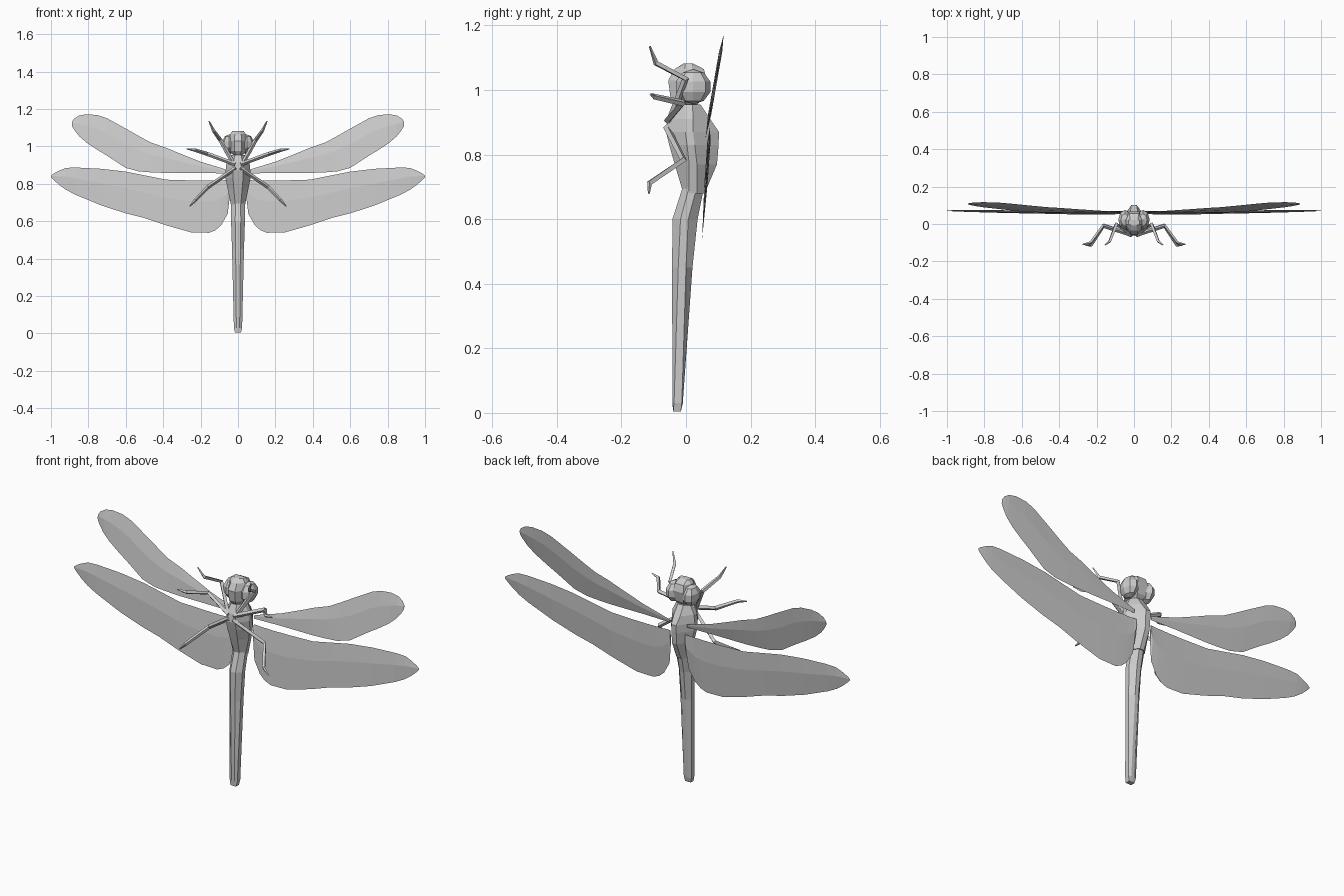
import bpy, bmesh
from mathutils import Vector, Matrix


def finish(bm, name):
    bmesh.ops.recalc_face_normals(bm, faces=bm.faces)
    me = bpy.data.meshes.new(name)
    bm.to_mesh(me)
    bm.free()
    ob = bpy.data.objects.new(name, me)
    bpy.context.collection.objects.link(ob)
    return ob


def loft(bm, rings):
    rows = [[bm.verts.new(p) for p in r] for r in rings]
    n = len(rows[0])
    for a, b in zip(rows, rows[1:]):
        for i in range(n):
            j = (i + 1) % n
            bm.faces.new((a[i], a[j], b[j], b[i]))
    bm.faces.new(rows[0])
    bm.faces.new(rows[-1])


def body(name, stations):
    # station: z, half width, front y, widest y, back y, back ridge half width
    bm = bmesh.new()
    loft(bm, [[(-w * .4, f, z), (w * .4, f, z), (w, m - .012, z), (w, m + .012, z),
               (r, b, z), (-r, b, z), (-w, m + .012, z), (-w, m - .012, z)]
              for z, w, f, m, b, r in stations])
    return finish(bm, name)


# Abdomen and thorax
body("abdomen", [(.004, .016, -.040, -.028, -.016, .006), (.03, .022, -.042, -.025, -.010, .008),
                 (.45, .032, -.043, -.012, .020, .010), (.60, .037, -.042, -.005, .036, .012),
                 (.70, .036, -.010, .022, .056, .012)])
body("thorax", [(.68, .036, -.008, .022, .058, .012), (.77, .055, -.035, .022, .096, .013),
                (.83, .067, -.052, .015, .101, .014), (.87, .066, -.062, .010, .102, .014),
                (.91, .062, -.056, .010, .075, .018), (.955, .040, -.035, .008, .045, .016)])


def ball(name, centre, radii, seg, rings):
    bm = bmesh.new()
    bmesh.ops.create_uvsphere(bm, u_segments=seg, v_segments=rings, radius=1)
    bmesh.ops.transform(bm, verts=bm.verts,
                        matrix=Matrix.Translation(centre) @ Matrix.Diagonal((*radii, 1)))
    return finish(bm, name)


# Head: face block, neck and eyes
body("head", [(.950, .022, -.030, .005, .030, .012), (.975, .045, -.048, .005, .055, .025),
              (1.03, .050, -.055, .005, .066, .030), (1.065, .042, -.035, .008, .055, .025),
              (1.082, .030, -.008, .010, .022, .020)])
for s, side in ((1, "right"), (-1, "left")):
    ball(side + "_eye", (s * .048, .022, 1.010), (.038, .056, .054), 8, 5)


def wing(name, s, stations, y_at):
    # Thin lens: upper edge, ridge, lower edge, underside ridge
    bm = bmesh.new()
    rings = []
    for x, zu, zl in stations:
        zm = zl + (zu - zl) * .6
        t = min(.005, .05 * (zu - zl))
        rings.append([(s * x, y_at(zu), zu), (s * x, y_at(zm) + t, zm),
                      (s * x, y_at(zl), zl), (s * x, y_at(zm) - t, zm)])
    loft(bm, rings)
    finish(bm, name)


FORE = [(.05, .872, .855), (.2, .918, .858), (.33, .970, .858), (.385, .993, .858),
        (.465, 1.02, .861), (.53, 1.055, .866), (.6, 1.095, .885), (.7, 1.15, .95),
        (.75, 1.167, .98), (.81, 1.172, 1.02), (.85, 1.165, 1.055), (.877, 1.148, 1.09),
        (.888, 1.13, 1.11)]
HIND = [(.043, .82, .74), (.055, .82, .64), (.09, .818, .578), (.12, .818, .552),
        (.155, .817, .538), (.25, .818, .54), (.385, .822, .578), (.5, .845, .617),
        (.6, .865, .642), (.73, .880, .684), (.866, .887, .740), (.92, .885, .768),
        (.957, .870, .795), (.985, .855, .82), (1.0, .843, .836)]

# Leg paths, right side
LEGS = {
    "front_leg": [(.02, -.052, .90), (.095, -.002, 1.035), (.130, -.093, 1.083), (.155, -.112, 1.135)],
    "middle_leg": [(.015, -.058, .905), (.165, -.010, .960), (.230, -.100, .980), (.275, -.110, .987)],
    "hind_leg": [(.012, -.060, .885), (.160, -.008, .783), (.228, -.113, .712), (.258, -.115, .680)],
}


def leg(name, s, path):
    bm = bmesh.new()
    pts = [Vector((s * x, y, z)) for x, y, z in path]
    rings = []
    for i, (p, r) in enumerate(zip(pts, (.011, .011, .009, .003))):
        d = (pts[min(i + 1, 3)] - pts[max(i - 1, 0)]).normalized()
        u = d.cross(Vector((0, 1, 0))).normalized()
        v = d.cross(u)
        rings.append([p + r * (a * u + b * v) for a, b in ((1, 0), (0, 1), (-1, 0), (0, -1))])
    loft(bm, rings)
    finish(bm, name)


# Paired wings and legs
for s, side in ((1, "right"), (-1, "left")):
    wing(side + "_fore_wing", s, FORE, lambda z: .062 + (z - .86) * .175)
    wing(side + "_hind_wing", s, HIND, lambda z: .050 + (z - .54) * .07)
    for name, path in LEGS.items():
        leg(side + "_" + name, s, path)
